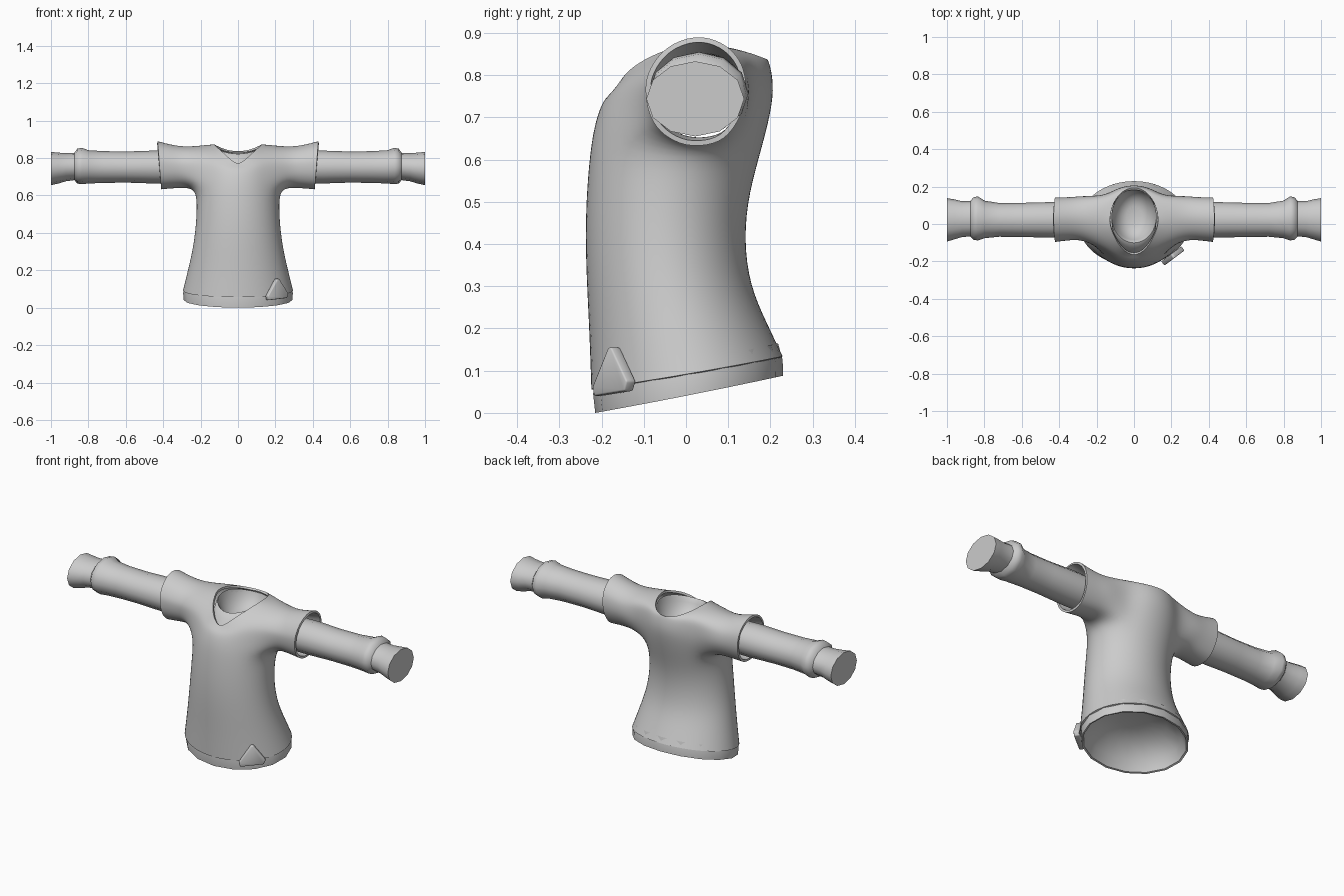
import bpy, bmesh
from math import sin, cos, pi, atan2
from mathutils import Vector

cube = bpy.data.objects.get("Cube")
if cube:
    bpy.data.objects.remove(cube, do_unlink=True)

SIDES = 16

cloth = bpy.data.materials.new("plain_grey_cloth")
cloth.use_nodes = True
cloth.diffuse_color = (0.6, 0.6, 0.6, 1)
for node in cloth.node_tree.nodes:
    if node.type == 'BSDF_PRINCIPLED':
        node.inputs["Base Color"].default_value = (0.6, 0.6, 0.6, 1)


def finish(bm, name, subdivide=0, thickness=0.0, bevel=0.0):
    bmesh.ops.recalc_face_normals(bm, faces=bm.faces)
    for f in bm.faces:
        f.smooth = True
    mesh = bpy.data.meshes.new(name)
    bm.to_mesh(mesh)
    bm.free()
    mesh.materials.append(cloth)
    obj = bpy.data.objects.new(name, mesh)
    bpy.context.collection.objects.link(obj)
    if subdivide:
        m = obj.modifiers.new("rounding", 'SUBSURF')
        m.levels = m.render_levels = subdivide
    if thickness:
        m = obj.modifiers.new("cloth_thickness", 'SOLIDIFY')
        m.thickness = thickness
        m.offset = -1
    if bevel:
        m = obj.modifiers.new("soft_edges", 'BEVEL')
        m.width = bevel
        m.segments = 2
    m = obj.modifiers.new("sharp_edges", 'EDGE_SPLIT')
    m.split_angle = 0.8
    return obj


def body_ring(front_y, front_z, back_y, back_z, width, side_z):
    """Oval ring around the body, tilted front to back with its own side height."""
    mid_y, mid_z = (front_y + back_y) / 2, (front_z + back_z) / 2
    pts = []
    for k in range(SIDES):
        c, s = cos(2 * pi * k / SIDES), sin(2 * pi * k / SIDES)
        pts.append(Vector((width * c, mid_y + (back_y - front_y) / 2 * s,
                           mid_z + (back_z - front_z) / 2 * s + (side_z - mid_z) * c * c)))
    return pts


def bridge(bm, a, b, skip=()):
    n = len(a)
    for k in range(n):
        if k not in skip:
            bm.faces.new((a[k], a[(k + 1) % n], b[(k + 1) % n], b[k]))


def loft(bm, rings, cap_start=False, cap_end=False):
    rows = [[bm.verts.new(p) for p in ring] for ring in rings]
    for a, b in zip(rows, rows[1:]):
        bridge(bm, a, b)
    if cap_start:
        bm.faces.new(rows[0])
    if cap_end:
        bm.faces.new(rows[-1])
    return rows


# Shirt: torso rings from hem to shoulders
torso = [body_ring(*r) for r in (
    (-.230, .055, .235, .135, .302, .092),
    (-.234, .19, .198, .21, .274, .20),
    (-.240, .31, .156, .30, .248, .31),
    (-.243, .42, .142, .41, .232, .42),
    (-.240, .53, .153, .52, .225, .53),
    (-.229, .65, .188, .64, .228, .615),
    (-.214, .71, .212, .74, .228, .70),
    (-.200, .738, .211, .79, .218, .80),
    (-.184, .752, .203, .823, .200, .868))]
# V neckline
neck = []
for k in range(SIDES):
    c, s = cos(2 * pi * k / SIDES), sin(2 * pi * k / SIDES)
    if s < 0:
        neck.append(Vector((.132 * c, .015 - .185 * (-s) ** 1.5, .758 + .118 * abs(c))))
    else:
        neck.append(Vector((.132 * c, .015 + .183 * s, .835 + .041 * c * c)))
torso.append(neck)

bm = bmesh.new()
rows = [[bm.verts.new(p) for p in ring] for ring in torso]
ARM_LOW, ARM_HIGH = 5, 8
openings = (14, 15, 0, 1, 6, 7, 8, 9)
for i in range(len(rows) - 1):
    bridge(bm, rows[i], rows[i + 1], openings if ARM_LOW <= i < ARM_HIGH else ())

# Short sleeves grown out of the armholes: x, y, z, half depth, half height
sleeve_rings = ((.27, .035, .752, .121, .115),
                (.34, .030, .755, .118, .121),
                (.42, .025, .762, .123, .136))
for side, start in ((1, 0), (-1, 8)):
    cols = [(start + k) % SIDES for k in range(-2, 3)]
    loop = [rows[ARM_LOW][k] for k in cols]
    loop += [rows[i][cols[-1]] for i in (6, 7)]
    loop += [rows[ARM_HIGH][k] for k in reversed(cols)]
    loop += [rows[i][cols[0]] for i in (7, 6)]
    angles = [atan2(v.co.z - .75, v.co.y - .01) for v in loop]
    last = loop
    for x, y, z, ry, rz in sleeve_rings:
        ring = [bm.verts.new((side * (x + .01 * sin(a)), y + ry * cos(a), z + rz * sin(a)))
                for a in angles]
        bridge(bm, last, ring)
        last = ring
finish(bm, "shirt", subdivide=2, thickness=0.012)

# Undershirt collar: fills the V, then turns into the neck hollow
bm = bmesh.new()
collar = loft(bm, [body_ring(*r) for r in (
    (-.166, .752, .180, .78, .122, .80),
    (-.135, .798, .187, .81, .124, .84),
    (-.100, .832, .190, .831, .125, .866),
    (-.092, .80, .182, .80, .117, .82),
    (-.060, .755, .150, .755, .085, .76),
    (-.005, .735, .095, .735, .040, .735))], cap_end=True)
finish(bm, "undershirt_collar", subdivide=1)

# Undershirt hem peeking out below, closed by a recessed panel
bm = bmesh.new()
loft(bm, [body_ring(*r) for r in (
    (-.216, .085, .218, .165, .284, .12),
    (-.220, .045, .229, .125, .293, .08),
    (-.215, .000, .230, .088, .292, .042),
    (-.206, .003, .220, .088, .282, .045),
    (-.190, .06, .200, .135, .262, .10),
    (-.130, .13, .135, .18, .180, .155),
    (-.060, .16, .065, .185, .080, .172))], cap_end=True)
finish(bm, "undershirt_hem")

# Long sleeves with a puffed end and a flared cuff: x, bottom, top, front, back
profile = ((.30, .665, .835, -.070, .115), (.45, .664, .840, -.072, .117),
           (.60, .669, .835, -.070, .113), (.72, .667, .837, -.068, .112),
           (.80, .664, .842, -.076, .125), (.835, .660, .855, -.088, .148),
           (.86, .664, .850, -.084, .142), (.875, .682, .828, -.066, .122),
           (.92, .676, .826, -.070, .122), (.96, .664, .829, -.082, .132),
           (1.0, .655, .833, -.094, .138))
for side, label in ((1, "left"), (-1, "right")):
    bm = bmesh.new()
    rings = []
    for x, low, high, front, back in profile:
        rings.append([Vector((side * x,
                              (front + back) / 2 + (back - front) / 2 * cos(2 * pi * k / 12),
                              (low + high) / 2 + (high - low) / 2 * sin(2 * pi * k / 12)))
                      for k in range(12)])
    loft(bm, rings, cap_start=True, cap_end=True)
    finish(bm, label + "_long_sleeve")

# Folded triangular tab on the front left of the hem
bm = bmesh.new()
out, along = Vector((.6, -.8, 0)), Vector((.8, .6, 0))
centre = Vector((.207, -.169, 0))
outline = ((-.062, .040), (.058, .052), (.068, .075), (.006, .155), (-.006, .155), (-.068, .062))
loft(bm, [[centre + along * u + out * d + Vector((0, 0, z)) for u, z in outline]
          for d in (-.012, .016)], cap_start=True, cap_end=True)
finish(bm, "hem_tab", bevel=0.004)
